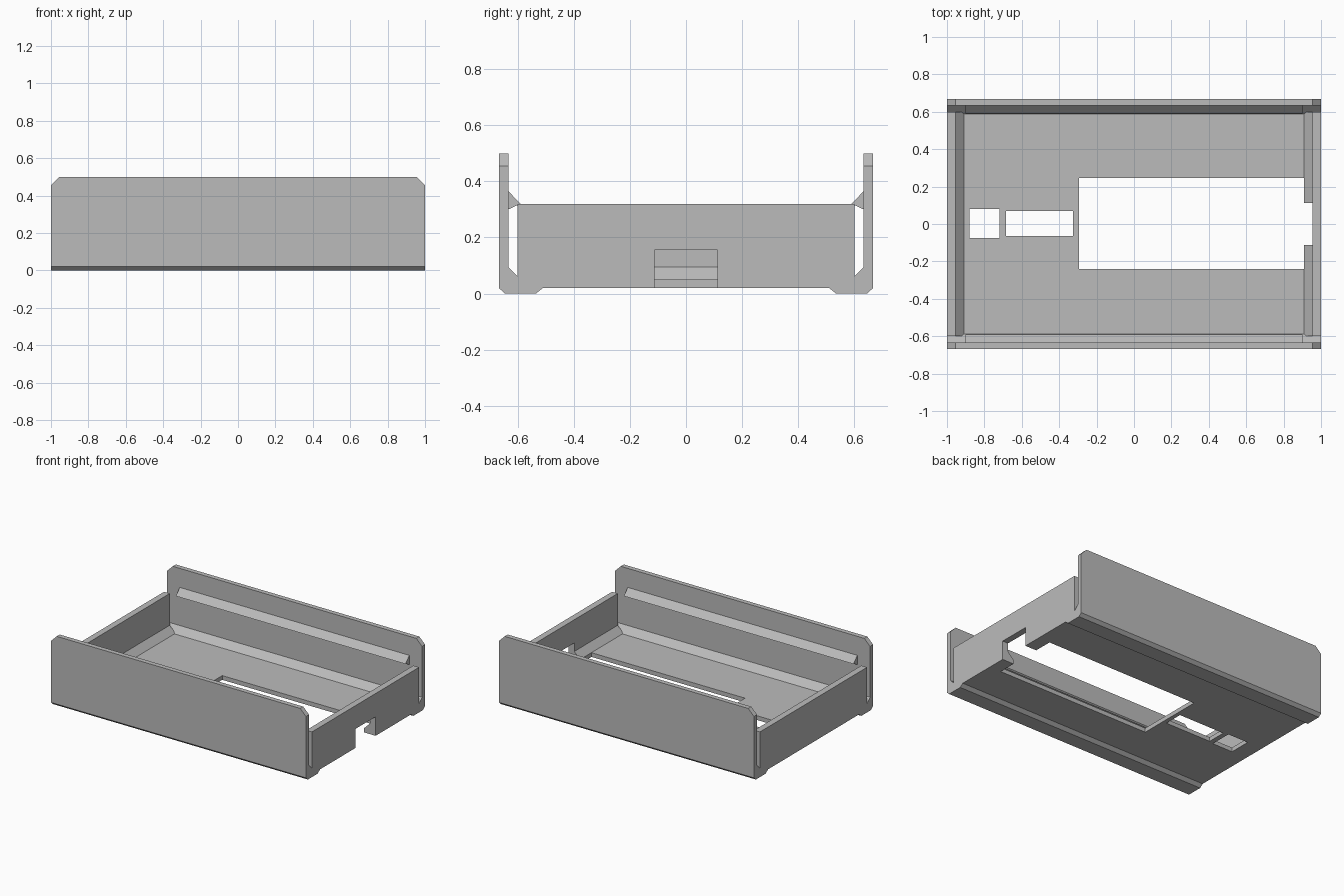
import bpy
import bmesh
from mathutils import Vector

if "Cube" in bpy.data.objects:
    bpy.data.objects.remove(bpy.data.objects["Cube"])

grey = bpy.data.materials.new("plain grey")
grey.diffuse_color = (0.5, 0.5, 0.5, 1)
grey.use_nodes = True
grey.node_tree.nodes["Principled BSDF"].inputs["Base Color"].default_value = grey.diffuse_color


def prism(name, profile, axis, lo, hi):
    """Extrude a closed (a, z) profile along x or y."""
    bm = bmesh.new()

    def place(a, z, t):
        return (t, a, z) if axis == "x" else (a, t, z)

    face = bm.faces.new([bm.verts.new(place(a, z, lo)) for a, z in profile])
    out = bmesh.ops.extrude_face_region(bm, geom=[face])
    moved = [v for v in out["geom"] if isinstance(v, bmesh.types.BMVert)]
    bmesh.ops.translate(bm, verts=moved, vec=Vector(place(0, 0, hi - lo)))
    bmesh.ops.recalc_face_normals(bm, faces=bm.faces[:])
    mesh = bpy.data.meshes.new(name)
    bm.to_mesh(mesh)
    bm.free()
    mesh.materials.append(grey)
    obj = bpy.data.objects.new(name, mesh)
    bpy.context.collection.objects.link(obj)
    return obj


def box(name, x0, x1, y0, y1, z0, z1):
    return prism(name, [(y0, z0), (y1, z0), (y1, z1), (y0, z1)], "x", x0, x1)


def combine(target, tool, operation):
    """Apply a boolean and remove the helper."""
    mod = target.modifiers.new(operation.lower(), "BOOLEAN")
    mod.operation = operation
    mod.solver = "EXACT"
    mod.object = tool
    bpy.context.view_layer.objects.active = target
    bpy.ops.object.modifier_apply(modifier=mod.name)
    bpy.data.objects.remove(tool, do_unlink=True)


# Tray body: floor, foot rails, inner fillets and tall side panels
half = [(0.51, 0.02), (0.535, 0), (0.645, 0), (0.667, 0.02), (0.667, 0.5),
        (0.633, 0.5), (0.633, 0.095), (0.588, 0.05)]
tray = prism("tray", half + [(-y, z) for y, z in reversed(half)], "x", -1, 1)

for s in (-1, 1):
    # Low end wall with a sloped fillet at its foot
    end = [(1, 0.035), (1, 0.32), (0.955, 0.32), (0.955, 0.095),
           (0.91, 0.05), (0.91, 0.035)]
    combine(tray, prism("end_wall", [(s * x, z) for x, z in end], "y", -0.6, 0.6), "UNION")
    # Snap rib inside each side panel
    rib = [(0.64, 0.365), (0.633, 0.365), (0.59, 0.32), (0.633, 0.3), (0.64, 0.3)]
    combine(tray, prism("snap_rib", [(s * y, z) for y, z in rib], "x", -0.9, 0.9), "UNION")

# Clipped upper corners of the side panels
for s in (-1, 1):
    corner = [(1.02, 0.435), (1.02, 0.52), (0.935, 0.52)]
    combine(tray, prism("corner_cutter", [(s * x, z) for x, z in corner], "y", -0.8, 0.8), "DIFFERENCE")

# Floor openings and the notch through the right end wall
for name, *size in (
    ("square_hole", -0.88, -0.72, -0.075, 0.08, -0.1, 0.2),
    ("slot_hole", -0.685, -0.325, -0.065, 0.07, -0.1, 0.2),
    ("large_opening", -0.295, 0.91, -0.24, 0.245, -0.1, 0.2),
    ("end_notch", 0.8, 1.1, -0.113, 0.113, -0.1, 0.155),
):
    combine(tray, box(name, *size), "DIFFERENCE")
